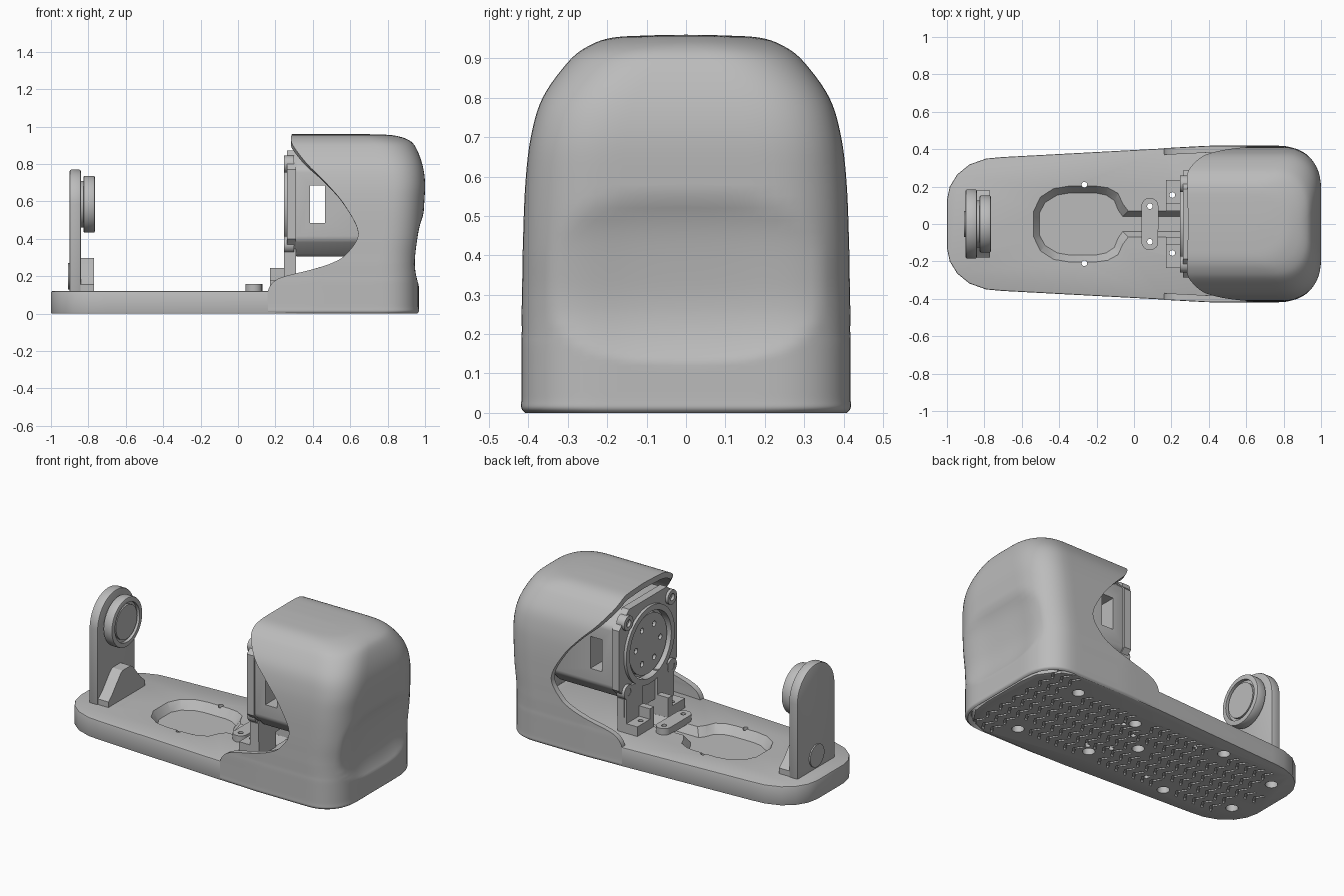
import bpy, bmesh, math
from mathutils import Vector

if "Cube" in bpy.data.objects:
    bpy.data.objects.remove(bpy.data.objects["Cube"], do_unlink=True)

grey = bpy.data.materials.new("plain_grey")
grey.use_nodes = True
grey.diffuse_color = (0.5, 0.5, 0.5, 1)
grey.node_tree.nodes["Principled BSDF"].inputs["Base Color"].default_value = (0.5, 0.5, 0.5, 1)
parts = []
AXIS_Z = 0.585


def place(axis, u, v, t):
    return {"x": (t, u, v), "y": (u, t, v), "z": (u, v, t)}[axis]


def add_prism(bm, pts, axis, a, b, end_pts=None):
    lo = [bm.verts.new(place(axis, u, v, a)) for u, v in pts]
    hi = [bm.verts.new(place(axis, u, v, b)) for u, v in (end_pts or pts)]
    bm.faces.new(lo[::-1])
    bm.faces.new(hi)
    for i in range(len(pts)):
        j = (i + 1) % len(pts)
        bm.faces.new((lo[i], lo[j], hi[j], hi[i]))


def finish(bm, name, fix=True):
    if fix:
        bmesh.ops.recalc_face_normals(bm, faces=bm.faces[:])
    me = bpy.data.meshes.new(name)
    bm.to_mesh(me)
    bm.free()
    me.materials.append(grey)
    ob = bpy.data.objects.new(name, me)
    bpy.context.scene.collection.objects.link(ob)
    parts.append(ob)
    return ob


def prism(name, pts, axis, a, b, end_pts=None):
    bm = bmesh.new()
    add_prism(bm, pts, axis, a, b, end_pts)
    return finish(bm, name)


def circle(u, v, r, n=40):
    return [(u + r * math.cos(2 * math.pi * i / n), v + r * math.sin(2 * math.pi * i / n))
            for i in range(n)]


def rect(u0, u1, v0, v1):
    return [(u0, v0), (u1, v0), (u1, v1), (u0, v1)]


def octagon(u, v, h, c):
    k = h - c
    return [(u + p, v + q) for p, q in ((-k, -h), (k, -h), (h, -k), (h, k),
                                        (k, h), (-k, h), (-h, k), (-h, -k))]


def mirrored(half):
    return half + [(u, -v) for u, v in reversed(half)]


def cylinders(name, centres, r, axis, a, b, n=24):
    bm = bmesh.new()
    for u, v in centres:
        add_prism(bm, circle(u, v, r, n), axis, a, b)
    return finish(bm, name)


def apply(ob, kind, **settings):
    mod = ob.modifiers.new(kind.lower(), kind)
    for key, value in settings.items():
        setattr(mod, key, value)
    bpy.context.view_layer.objects.active = ob
    bpy.ops.object.modifier_apply(modifier=mod.name)


def cut(ob, cutter):
    cutter.hide_render = True
    apply(ob, "BOOLEAN", operation="DIFFERENCE", solver="EXACT", object=cutter)
    parts.remove(cutter)
    bpy.data.objects.remove(cutter, do_unlink=True)


# Base plate with rounded, tapered outline
half = [(-1, .13), (-.985, .2), (-.945, .265), (-.88, .318), (-.79, .35), (-.7, .358),
        (.16, .404), (.3, .408), (.75, .405), (.86, .36), (.93, .26), (.945, .15)]
base = prism("base_plate", mirrored(half), "z", 0, .12)
apply(base, "BEVEL", width=.007, segments=2, limit_method="ANGLE", angle_limit=math.radians(60))

# Sloped pocket and cable channel in the top of the base
top = [(.3, .07), (-.03, .07), (-.06, .11), (-.085, .165), (-.14, .195), (-.2, .203),
       (-.35, .203), (-.43, .19), (-.5, .145), (-.537, .07)]
low = [(.3, .04), (-.06, .04), (-.085, .075), (-.105, .125), (-.15, .155), (-.2, .165),
       (-.35, .165), (-.41, .155), (-.475, .115), (-.505, .06)]
cut(base, prism("pocket_cutter", mirrored(low), "z", .07, .121, mirrored(top)))

# Chevron tread and screw holes under the base
holes = [(x, s * y) for x, y in ((.62, .26), (.16, .2), (-.43, .26), (-.85, .17)) for s in (-1, 1)]
holes.append((-.03, 0))
bm = bmesh.new()
for row in range(-3, 4):
    for col in range(29):
        x, y, h, d, t = -.88 + col * .062, row * .112, .046, .03, .016
        limit = .345 + .055 * x if x > -.74 else .27
        if abs(y) + h > limit or any(math.hypot(x - p, y - q) < .075 for p, q in holes):
            continue
        add_prism(bm, [(x - d, y - h), (x, y), (x - d, y + h), (x - d + t, y + h),
                       (x + t, y), (x - d + t, y - h)], "z", -.02, .014)
cut(base, finish(bm, "tread_cutter"))
cut(base, cylinders("screw_cutter", holes, .035, "z", -.02, .045))
pins = [(-.265, .21), (-.265, -.21), (.085, .095), (.085, -.095), (.205, .155), (.205, -.155)]
cut(base, cylinders("pin_cutter", pins, .015, "z", -.03, .2, 16))

# Housing shell: rows of (height, half width, back x, front edge x)
rows = [(0, .408, .957, .16), (.012, .418, .967, .16), (.04, .418, .967, .16),
        (.12, .418, .967, .16), (.17, .418, .967, .19), (.2, .417, .967, .25),
        (.235, .417, .967, .39), (.27, .417, .968, .5), (.32, .416, .972, .58),
        (.43, .414, .985, .643), (.58, .408, .995, .57), (.7, .394, 1, .47),
        (.8, .364, .985, .37), (.89, .3, .95, .3), (.93, .25, .91, .283),
        (.952, .19, .84, .285), (.958, .1, .76, .287), (.96, 0, .66, .29)]


def spline(t):
    i = min(int(t), len(rows) - 2)
    f = t - i
    p = [Vector(rows[max(0, min(len(rows) - 1, i + k))]) for k in (-1, 0, 1, 2)]
    return (p[1] + (p[2] - p[0]) * (f / 2)
            + (p[0] * 2 - p[1] * 5 + p[2] * 4 - p[3]) * (f * f / 2)
            + (p[1] * 3 - p[0] - p[2] * 3 + p[3]) * (f ** 3 / 2))


def shell_row(t):
    z, w, back, front = spline(t)
    w = max(w, 0)
    rx, ry = min(.2, w + .04), min(.22, w)
    side = [(front + (back - rx - front) * i / 12, -w) for i in range(12)]
    for i in range(13):
        a = math.pi / 2 * i / 12
        side.append((back - rx + rx * math.sin(a) ** .85, -w + ry - ry * math.cos(a) ** .85))
    across = [(back, (w - ry) * (i / 8 - 1)) for i in range(1, 9)]
    line = side + across
    line += [(x, -y) for x, y in reversed(line[:-1])]
    result = []
    for x, y in line:
        y *= 1 - .13 * max(0, .4 - x) * (z < .3)
        # thumb scoop in the back wall
        q = abs(y / .34) ** 3 + abs((z - .34) / .21) ** 3
        x -= .035 * max(0, 1 - q) * (x > back - rx)
        result.append((x, y, z))
    return result


bm = bmesh.new()
steps = 5
grid = [[bm.verts.new(p) for p in shell_row(k / steps)] for k in range((len(rows) - 1) * steps + 1)]
for r0, r1 in zip(grid, grid[1:]):
    for j in range(len(r0) - 1):
        bm.faces.new((r0[j], r0[j + 1], r1[j + 1], r1[j]))
bmesh.ops.remove_doubles(bm, verts=bm.verts[:], dist=.0001)
shell = finish(bm, "housing_shell", fix=False)
apply(shell, "SOLIDIFY", thickness=.035, offset=-1)

# Motor body with a window right through it
body = prism("motor_body", octagon(0, AXIS_Z, .28, .09), "x", .3, .75)
apply(body, "BEVEL", width=.02, segments=3, limit_method="ANGLE")
cut(body, prism("window_cutter", rect(.385, .465, .485, .685), "y", -.5, .5))

# Motor mounting plate with recessed round face
plate = prism("motor_plate", octagon(0, AXIS_Z, .287, .1), "x", .262, .31)
cut(plate, prism("face_cutter", circle(0, AXIS_Z, .205, 64), "x", .2, .29))
rim = prism("motor_rim", circle(0, AXIS_Z, .24, 64), "x", .245, .3)
cut(rim, prism("rim_cutter", circle(0, AXIS_Z, .205, 64), "x", .2, .35))
disc = prism("motor_disc", circle(0, AXIS_Z, .185, 64), "x", .262, .3)
cut(disc, cylinders("disc_cutter", circle(0, AXIS_Z, .12, 6), .017, "x", .2, .28, 16))
corners = [(s * .215, AXIS_Z + t * .215) for s in (-1, 1) for t in (-1, 1)]
lugs = cylinders("motor_lugs", corners, .045, "x", .245, .3)
cut(lugs, cylinders("lug_cutter", corners, .022, "x", .2, .27, 16))

# Bracket legs and feet holding the motor
for name, s in (("left", 1), ("right", -1)):
    y0, y1 = sorted((s * .07, s * .235))
    prism("motor_leg_" + name, rect(y0, y1, .11, .4), "x", .247, .31)
    foot = prism("motor_foot_" + name, rect(.172, .25, y0, y1), "z", .11, .18)
    cut(foot, cylinders("foot_cutter", [(.205, s * .155)], .015, "z", .05, .3, 16))
    a, b = sorted((s * .07, s * .11))
    prism("foot_rib_" + name, [(.172, .12), (.25, .12), (.25, .245), (.172, .245)], "y", a, b)
prism("motor_bridge", rect(-.24, .24, .215, .33), "x", .262, .31)

# Cable clip across the channel
capsule = [(.085 + p, q + (.095 if q >= 0 else -.095)) for p, q in circle(0, 0, .045)]
clip = prism("cable_clip", capsule, "z", .115, .16)
cut(clip, cylinders("clip_cutter", pins[2:4], .015, "z", .05, .3, 16))

# Upright support with arched top, gusset and pivot disc
arch = [(-.185, .11)] + [(-.185 * math.cos(math.pi * i / 32), AXIS_Z + .185 * math.sin(math.pi * i / 32))
                         for i in range(33)] + [(.185, .11)]
upright = prism("pivot_upright", arch, "x", -.9, -.84)
apply(upright, "BEVEL", width=.008, segments=2, limit_method="ANGLE", angle_limit=math.radians(60))
prism("pivot_gusset", mirrored([(.11, .18), (.155, .18), (.19, .14), (.285, .06), (.298, .04)])
      and [(.18, .11), (.18, .155), (.14, .19), (.06, .285), (.04, .298),
           (-.04, .298), (-.06, .285), (-.14, .19), (-.18, .155), (-.18, .11)], "x", -.845, -.77)
prism("pivot_back_boss", circle(0, .2, .07), "x", -.908, -.89)
prism("pivot_collar", circle(0, AXIS_Z, .125, 64), "x", -.845, -.82)
pivot = prism("pivot_disc", circle(0, AXIS_Z, .152, 64), "x", -.826, -.765)
apply(pivot, "BEVEL", width=.008, segments=2, limit_method="ANGLE", angle_limit=math.radians(60))
cut(pivot, prism("groove_cutter", circle(0, AXIS_Z, .122, 64), "x", -.785, -.7))
prism("pivot_cap", circle(0, AXIS_Z, .105, 64), "x", -.8, -.77)

# Smooth shading with sharp edges kept
bpy.ops.object.select_all(action="DESELECT")
for ob in parts:
    ob.select_set(True)
bpy.context.view_layer.objects.active = base
bpy.ops.object.shade_smooth_by_angle(angle=math.radians(30))
